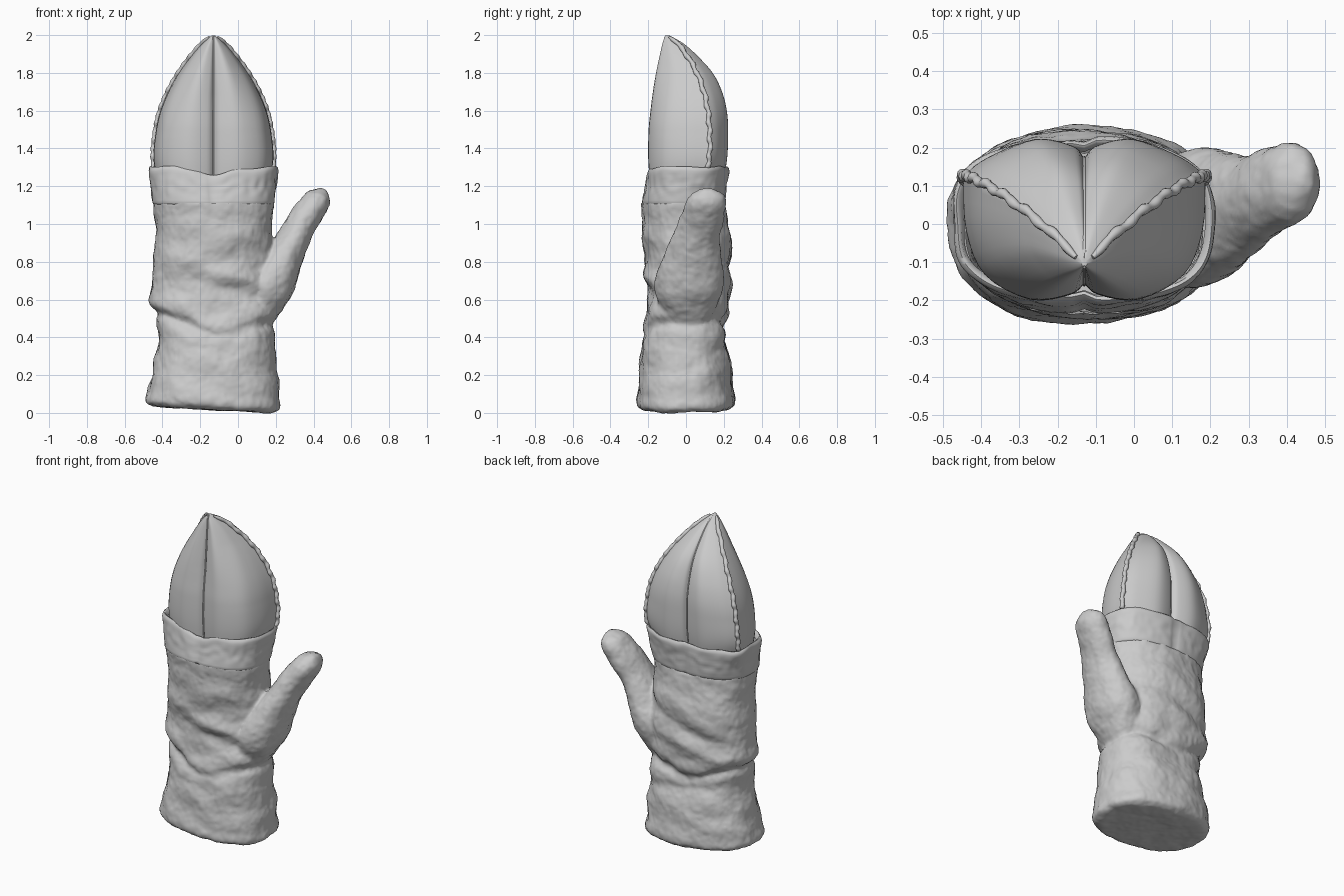
import bpy, bmesh, math
from math import sin, cos, pi, exp
from mathutils import Vector, noise

if "Cube" in bpy.data.objects:
    bpy.data.objects.remove(bpy.data.objects["Cube"])

CX = -0.13


def curve(rows, t):
    """Smooth interpolation of table rows keyed by their first column."""
    t = min(max(t, rows[0][0]), rows[-1][0])
    i = max(k for k in range(len(rows) - 1) if rows[k][0] <= t)
    a, b = rows[i], rows[i + 1]
    p, q = rows[max(i - 1, 0)], rows[min(i + 2, len(rows) - 1)]
    h = b[0] - a[0]
    u = (t - a[0]) / h
    out = []
    for j in range(1, len(a)):
        m0 = (b[j] - p[j]) / (b[0] - p[0]) * h
        m1 = (q[j] - a[j]) / (q[0] - a[0]) * h
        out.append((2*u**3 - 3*u*u + 1) * a[j] + (u**3 - 2*u*u + u) * m0
                   + (3*u*u - 2*u**3) * b[j] + (u**3 - u*u) * m1)
    return out


def loft(name, rings, angle=40, bottom=True, top=True):
    """Skin through a list of equal-length rings, with optional end caps."""
    n = len(rings[0])
    verts = [v for r in rings for v in r]
    faces = [(i*n + j, i*n + (j+1) % n, (i+1)*n + (j+1) % n, (i+1)*n + j)
             for i in range(len(rings) - 1) for j in range(n)]
    if bottom:
        faces.append(tuple(range(n))[::-1])
    if top:
        faces.append(tuple(range(len(verts) - n, len(verts))))
    me = bpy.data.meshes.new(name)
    me.from_pydata(verts, [], faces)
    ob = bpy.data.objects.new(name, me)
    bpy.context.collection.objects.link(ob)
    bpy.ops.object.select_all(action='DESELECT')
    ob.select_set(True)
    bpy.context.view_layer.objects.active = ob
    bpy.ops.object.shade_smooth_by_angle(angle=math.radians(angle))
    return ob


def oval(xl, xr, yf, yb, a, power=2.4):
    """Point on a superellipse between the four extents."""
    c, s = cos(a), sin(a)
    e = 2 / power
    return ((xl + xr) / 2 + (xr - xl) / 2 * math.copysign(abs(c)**e, c),
            (yf + yb) / 2 + (yb - yf) / 2 * math.copysign(abs(s)**e, s))


def bump(d, width):
    return exp(-(d / width)**2)


# ---- hand and wrist sleeve: z, left, right, front, back
BODY = [(0.0, -.455, .19, -.23, .22), (.025, -.49, .225, -.258, .25),
        (.1, -.475, .218, -.255, .25), (.3, -.435, .2, -.236, .232),
        (.45, -.425, .195, -.225, .215), (.58, -.455, .19, -.205, .215),
        (.7, -.45, .185, -.205, .232), (.88, -.44, .18, -.222, .24),
        (1.0, -.438, .18, -.23, .215), (1.12, -.45, .192, -.235, .206)]
rings = []
for i in range(101):
    z = 1.12 * (i / 100)**1.15
    ext = curve(BODY, z)
    ring = []
    for j in range(120):
        a = 2 * pi * j / 120
        x, y = oval(*ext, a)
        front = max(0, -sin(a))
        back = max(0, sin(a))
        # wrist crease with a roll of cloth above it
        zc = .48 + .05 * max(0, -cos(a)) - .07 * front * bump(x + .12, .2) + .03 * back * sin(9 * x)
        soft = 1 - .6 * front * bump(x - .02, .14)
        d = soft * (.012 * bump(z - zc - .07, .05) - .024 * bump(z - zc, .028))
        # slanting folds over the palm and the back of the hand
        d += front * (.018 * bump(z - .73 + .3 * (x + .05), .035)
                      - .014 * bump(z - .65 + .3 * (x + .05), .035)) * bump(x + .02, .2)
        d += back * (.014 * bump(z - .68 - .25 * (x + .1), .04)
                     - .014 * bump(z - .78 - .25 * (x + .1), .035)
                     - .01 * bump(z - .36 + .2 * x, .03))
        d += .014 * noise.noise(Vector((x * 5, y * 5, z * 9)))
        d *= min(1, z / .12) * min(1, (1.12 - z) / .08)
        lift = .035 * max(0, min(1, (.2 - x) / .65)) * max(0, 1 - z / .3)
        ring.append((x + d * cos(a), y + d * sin(a), z + lift))
    rings.append(ring)
body = loft("hand_and_thumb", rings)

# ---- thumb: step, centre x y z, radius across, radius in depth
THUMB = [(0, .04, 0, .47, .11, .12), (1, .11, .01, .57, .12, .155),
         (2, .175, .018, .69, .13, .186), (3, .237, .03, .81, .104, .158),
         (4, .292, .05, .92, .086, .132), (5, .348, .08, 1.02, .08, .118),
         (6, .403, .103, 1.1, .08, .109), (7, .433, .113, 1.148, .063, .088),
         (8, .45, .118, 1.187, .014, .02)]
rings = []
for i in range(65):
    t = i / 8
    x, y, z, ra, rb = curve(THUMB, t)
    p, q = curve(THUMB, max(t - .1, 0)), curve(THUMB, min(t + .1, 8))
    tan = Vector((q[0] - p[0], 0, q[2] - p[2])).normalized()
    rings.append([(x + ra * cos(a) * tan.z, y + rb * sin(a), z - ra * cos(a) * tan.x)
                  for a in (2 * pi * k / 48 for k in range(48))])
thumb = loft("thumb", rings)

# fuse thumb and sleeve into one skin, then open it where the band covers it
thumb.select_set(True)
body.select_set(True)
bpy.context.view_layer.objects.active = body
bpy.ops.object.join()
rm = body.modifiers.new("fuse", 'REMESH')
rm.mode = 'VOXEL'
rm.voxel_size = .011
rm.use_smooth_shade = True
bpy.ops.object.modifier_apply(modifier=rm.name)
bm = bmesh.new()
bm.from_mesh(body.data)
hidden = [f for f in bm.faces if f.calc_center_median().z > 1.112 and f.calc_center_median().x < .22]
bmesh.ops.delete(bm, geom=hidden, context='FACES')
bm.to_mesh(body.data)
bm.free()
sm = body.modifiers.new("soften", 'SMOOTH')
sm.factor, sm.iterations = .5, 6
for size, strength in ((.11, .018), (.03, .006)):
    tex = bpy.data.textures.new("cloth", 'CLOUDS')
    tex.noise_scale = size
    dm = body.modifiers.new("cloth", 'DISPLACE')
    dm.texture, dm.strength, dm.mid_level = tex, strength, .5

# ---- knuckle band: z, inset, rising outside then turning in behind the cap
BAND = [(1.1, .012), (1.105, .004), (1.112, 0)]
BAND += [(1.112 + .168 * k / 12, 0) for k in range(1, 13)]
BAND += [(1.295, .003), (1.303, .01), (1.3, .018), (1.27, .026)]
rings = []
for z, inset in BAND:
    u = min(max((z - 1.11) / .18, 0), 1)
    ring = []
    for j in range(160):
        a = 2 * pi * j / 160
        x, y = oval(-.452 - .021 * u + inset, .192 + .02 * u - inset,
                    -.235 + .03 * u + inset, .207 + .018 * u - inset, a, 2.4 + .35 * u)
        mid = bump(x - CX, .02) * abs(sin(a))
        d = -.012 * mid + u * .012 * noise.noise(Vector((x * 9, y * 9, z * 9)))
        d += .006 * sin(pi * u) * noise.noise(Vector((x * 25, y * 25, z * 25)))
        dip = .04 * bump(x - CX, .1) * max(0, -sin(a)) + .014 * noise.noise(Vector((x * 8, y * 8, 3)))
        ring.append((x + d * cos(a), y + d * sin(a), z - u * dip))
    rings.append(ring)
loft("knuckle_band", rings, 60, False, False)

# ---- four-panel finger cap: z, half width, seam y, front y, back y
CAP = [(1.18, .285, .07, -.185, .185), (1.34, .317, .122, -.197, .216),
       (1.5, .304, .125, -.195, .222), (1.6, .281, .116, -.185, .215),
       (1.7, .24, .095, -.172, .19), (1.8, .183, .058, -.155, .14),
       (1.9, .109, 0, -.135, .05), (1.96, .054, -.05, -.122, -.02),
       (1.998, .009, -.095, -.11, -.088)]


def panel(w, ys, yf, yb):
    """Right half outline, front groove -> side seam -> back groove."""
    k = min(1, w / .25)
    q = min(1, max(0, (w - .16) / .15))   # squarer low down, flatter near the tip
    fr = [(0, 0, yf + .04*k), (1, .12*w, yf + .012*k), (2, .45*w, yf),
          (3, .82*w, yf + (.34 - .14*q) * (ys - yf)),
          (4, (.94 + .035*q) * w, yf + (.66 - .1*q) * (ys - yf)), (5, w, ys)]
    bk = [(0, w, ys), (1, .8*w, ys + .5*(yb - ys)), (2, .42*w, yb),
          (3, .1*w, yb - .018*k), (4, 0, yb - .05*k)]
    pts = [curve(fr, 5 * i / 20) for i in range(20)]
    return pts + [curve(bk, 4 * i / 20) for i in range(21)]


rings = []
for i in range(61):
    z = 1.22 + .778 * (i / 60)
    half = panel(*curve(CAP, z))
    ring = [(CX + x, y, z) for x, y in half]
    ring += [(CX - x, y, z) for x, y in half[-2:0:-1]]
    rings.append(ring)
loft("finger_cap", rings, 45, False)

# ---- wavy piping along both side seams
for side, label in ((-1, "left"), (1, "right")):
    rings = []
    for i in range(141):
        z = 1.3 + .69 * i / 140
        w, ys = curve(CAP, z)[:2]
        w2, ys2 = curve(CAP, z + .008)[:2]
        tan = Vector((side * (w2 - w), ys2 - ys, .008)).normalized()
        n = tan.cross(Vector((0, 1, 0))).normalized()
        b = tan.cross(n)
        fade = min(1, w / .08 + .3)
        r = (.0125 + .0018 * sin(i * .7)) * fade
        c = Vector((CX + side * (w + .003), ys + .004 * fade * sin(i * .35), z))
        rings.append([tuple(c + r * (cos(a) * n + sin(a) * b))
                      for a in (2 * pi * k / 10 for k in range(10))])
    loft(label + "_piping", rings, 60)

# ---- raised stitch lines down the front and back grooves
for label, front in (("front_stitch", True), ("back_stitch", False)):
    rings = []
    for i in range(61):
        z = 1.24 + .75 * i / 60
        w, ys, yf, yb = curve(CAP, z)
        k = min(1, w / .25)
        y = yf + .04 * k if front else yb - .05 * k
        rings.append([(CX + .005 * cos(a), y + .006 * sin(a), z)
                      for a in (2 * pi * m / 8 for m in range(8))])
    loft(label, rings, 60)
